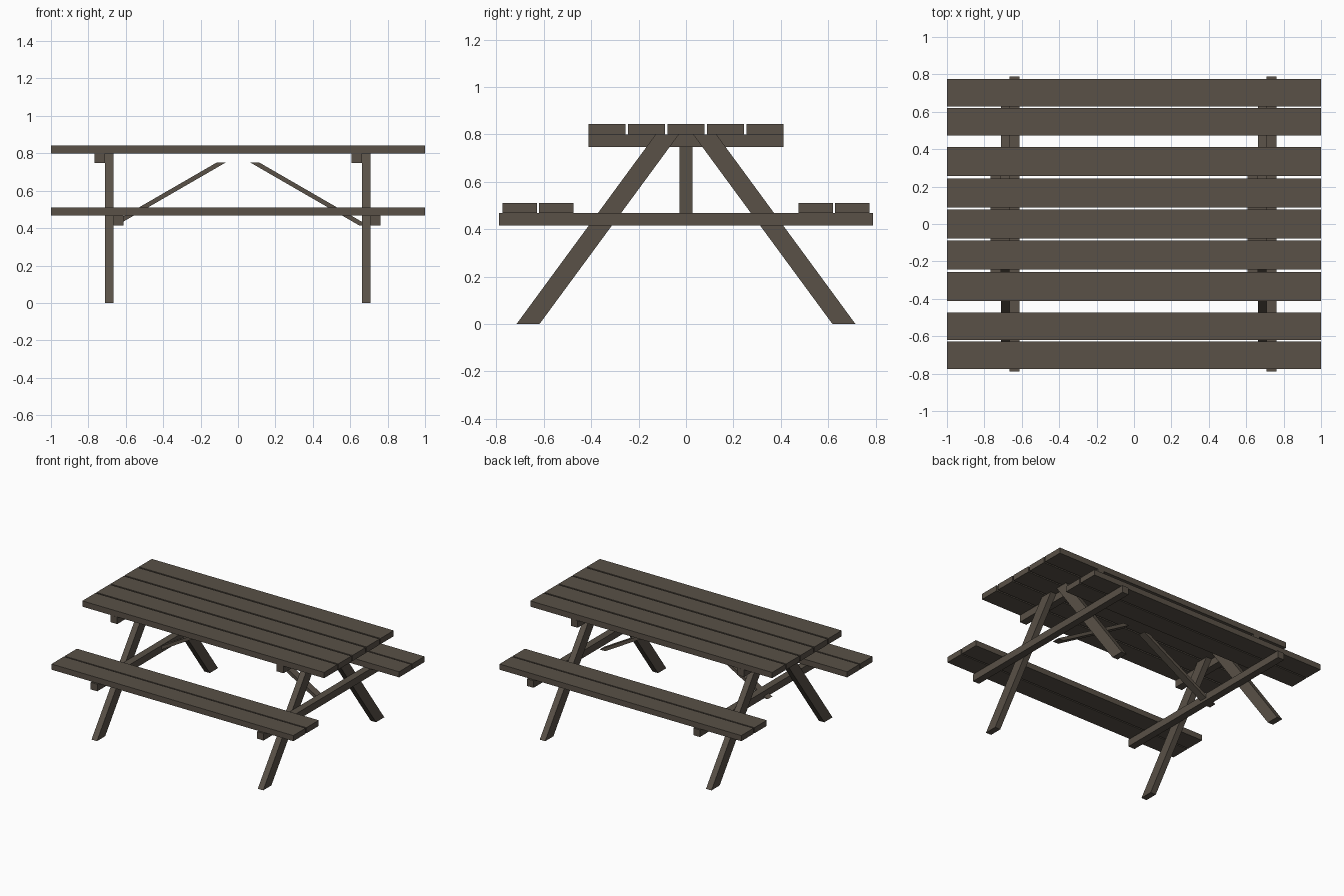
import bpy
import bmesh
from mathutils import Vector

if "Cube" in bpy.data.objects:
    bpy.data.objects.remove(bpy.data.objects["Cube"], do_unlink=True)

# Weathered wood, used throughout
wood = bpy.data.materials.new("weathered_wood")
wood.use_nodes = True
colour = (0.10, 0.082, 0.063, 1)
wood.diffuse_color = colour
wood.node_tree.nodes["Principled BSDF"].inputs["Base Color"].default_value = colour


def prism(name, outline, depth):
    """Extrude a planar outline along a depth vector."""
    bm = bmesh.new()
    base = bm.faces.new([bm.verts.new(p) for p in outline])
    ext = bmesh.ops.extrude_face_region(bm, geom=[base], use_keep_orig=True)
    moved = [g for g in ext["geom"] if isinstance(g, bmesh.types.BMVert)]
    bmesh.ops.translate(bm, verts=moved, vec=Vector(depth))
    bmesh.ops.recalc_face_normals(bm, faces=bm.faces)
    mesh = bpy.data.meshes.new(name)
    bm.to_mesh(mesh)
    bm.free()
    mesh.materials.append(wood)
    obj = bpy.data.objects.new(name, mesh)
    bpy.context.collection.objects.link(obj)
    return obj


def board(name, x, y, z):
    """Straight timber given its (min, max) range on each axis."""
    outline = [(x[0], y[0], z[0]), (x[1], y[0], z[0]),
               (x[1], y[1], z[0]), (x[0], y[1], z[0])]
    return prism(name, outline, (0, 0, z[1] - z[0]))


# Tabletop planks
for i in range(5):
    y = (i - 2) * 0.1665
    board(f"table_plank_{i + 1}", (-1, 1), (y - 0.0775, y + 0.0775), (0.80, 0.843))

# Bench planks, two on each side
for side, label in ((-1, "front"), (1, "back")):
    for centre, place in ((0.547, "inner"), (0.702, "outer")):
        y = side * centre
        board(f"{label}_bench_{place}_plank", (-1, 1),
              (y - 0.0725, y + 0.0725), (0.468, 0.51))

# End frames: the same assembly repeated at both ends
for x, label in ((-0.711, "right"), (0.664, "left")):
    inner = x + 0.045
    board(f"{label}_table_cleat", (x - 0.056, x), (-0.411, 0.411), (0.747, 0.80))
    board(f"{label}_bench_beam", (inner, inner + 0.054), (-0.788, 0.788), (0.415, 0.468))
    for side, place in ((-1, "front"), (1, "back")):
        profile = [(0.715, 0), (0.618, 0), (0.03, 0.80), (0.128, 0.80)]
        prism(f"{label}_{place}_leg", [(x, side * y, z) for y, z in profile], (0.045, 0, 0))

# Diagonal braces under the tabletop
for side, label in ((-1, "right"), (1, "left")):
    profile = [(0.067, 0.75), (0.115, 0.75), (0.695, 0.415), (0.647, 0.415)]
    prism(f"{label}_brace", [(side * x, -0.028, z) for x, z in profile], (0, 0.056, 0))
